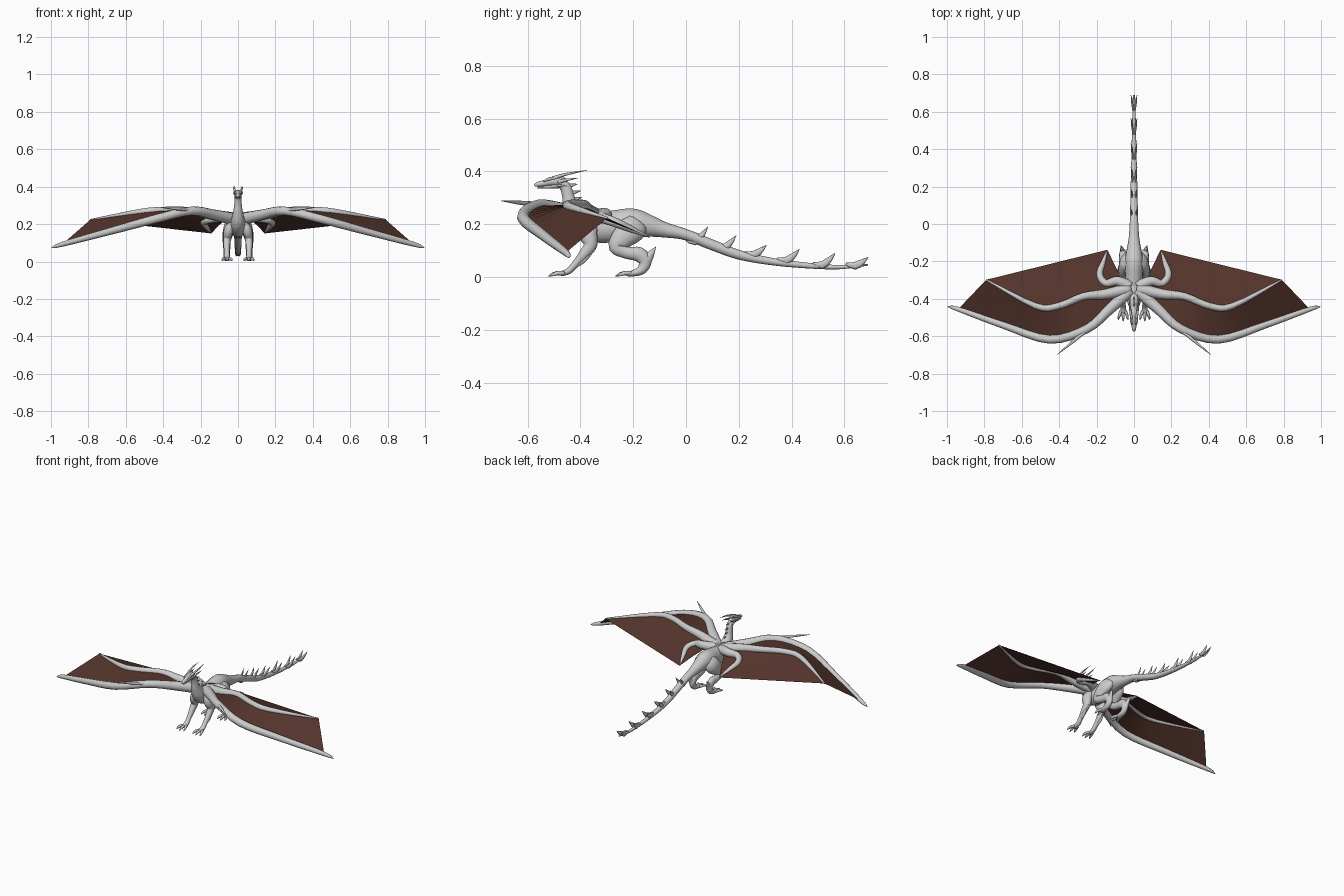
import bpy, bmesh, math
from mathutils import Vector


def smooth(pts, sub=4):
    """Catmull-Rom through points of any dimension."""
    out = []
    n = len(pts)
    for i in range(n - 1):
        p0, p1, p2, p3 = pts[max(i - 1, 0)], pts[i], pts[i + 1], pts[min(i + 2, n - 1)]
        for k in range(sub):
            t = k / sub
            out.append([0.5 * (2 * b + (c - a) * t + (2 * a - 5 * b + 4 * c - d) * t * t
                               + (3 * b - a - 3 * c + d) * t ** 3)
                        for a, b, c, d in zip(p0, p1, p2, p3)])
    out.append(list(pts[-1]))
    return out


def finish(bm, name, mat=None):
    bmesh.ops.recalc_face_normals(bm, faces=bm.faces)
    me = bpy.data.meshes.new(name)
    bm.to_mesh(me)
    bm.free()
    for p in me.polygons:
        p.use_smooth = True
    if mat:
        me.materials.append(mat)
    ob = bpy.data.objects.new(name, me)
    bpy.context.collection.objects.link(ob)
    return ob


def tube(name, pts, side=(1, 0, 0), sides=12, sub=4):
    """Loft ellipses along points (x, y, z, radius[, radius along side axis])."""
    pts = smooth([tuple(p) if len(p) == 5 else (*p, p[3]) for p in pts], sub)
    pos = [Vector(p[:3]) for p in pts]
    bm = bmesh.new()
    rings = []
    for i, p in enumerate(pts):
        t = (pos[min(i + 1, len(pos) - 1)] - pos[max(i - 1, 0)]).normalized()
        n = t.cross(Vector(side)).normalized()
        s = n.cross(t)
        r, rs = max(p[3], 0.0008), max(p[4], 0.0008)
        rings.append([bm.verts.new(pos[i] + n * r * math.cos(a) + s * rs * math.sin(a))
                      for a in (2 * math.pi * k / sides for k in range(sides))])
    for a, b in zip(rings, rings[1:]):
        for k in range(sides):
            bm.faces.new((a[k], a[(k + 1) % sides], b[(k + 1) % sides], b[k]))
    bm.faces.new(rings[0])
    bm.faces.new(rings[-1])
    return finish(bm, name)


def pair(name, pts, **kw):
    for tag, sx in (("left", 1), ("right", -1)):
        tube(f"{name}_{tag}", [(sx * p[0], *p[1:]) for p in pts], **kw)


def membrane(name, a, b, mat):
    for tag, sx in (("left", 1), ("right", -1)):
        bm = bmesh.new()
        rows = [[bm.verts.new((sx * p[0], p[1], p[2])) for p in smooth(c)] for c in (a, b)]
        for k in range(len(rows[0]) - 1):
            bm.faces.new((rows[0][k], rows[0][k + 1], rows[1][k + 1], rows[1][k]))
        finish(bm, f"{name}_{tag}", mat)


skin = bpy.data.materials.new("wing_skin")
skin.diffuse_color = (0.09, 0.035, 0.025, 1)

# neck, torso and tail: y, z, vertical radius, half width
spine = [(-.485, .362, .017, .016), (-.458, .342, .021, .018), (-.446, .305, .023, .020),
         (-.437, .265, .029, .026), (-.405, .215, .047, .038), (-.345, .188, .056, .045),
         (-.27, .192, .060, .048), (-.20, .202, .057, .050), (-.14, .193, .042, .040),
         (-.08, .178, .029, .029), (0, .160, .021, .023), (.10, .121, .020, .020),
         (.20, .084, .018, .018), (.32, .059, .014, .015), (.45, .044, .011, .012),
         (.58, .037, .008, .009), (.69, .046, .003, .004)]
tube("body_and_tail", [(0, *s) for s in spine], sides=16)

# head, lower jaw, brow ridges
tube("head", [(0, -.455, .355, .012, .012), (0, -.475, .362, .021, .020), (0, -.505, .362, .018, .020),
              (0, -.535, .355, .012, .014), (0, -.56, .351, .010, .011), (0, -.574, .347, .004, .006)])
tube("jaw", [(0, -.475, .348, .012, .015), (0, -.515, .342, .007, .012), (0, -.562, .337, .003, .007)])
pair("brow", [(.012, -.54, .362, .003), (.016, -.515, .372, .006), (.016, -.49, .373, .003)], sides=8)

# horns and cheek spikes
pair("horn", [(.012, -.505, .373, .008), (.019, -.47, .385, .006), (.022, -.43, .394, .004),
              (.019, -.375, .404, .0005)], sides=8)
pair("cheek_spike", [(.014, -.485, .36, .008), (.022, -.45, .368, .005), (.026, -.41, .374, .0005)], sides=8)
pair("jaw_spike", [(.013, -.485, .347, .006), (.021, -.445, .343, .0005)], sides=6)

# crest along the back of the neck
for i, (y, z) in enumerate([(-.438, .348), (-.426, .322), (-.42, .297), (-.411, .272)]):
    tube(f"neck_spike_{i}", [(0, y - .012, z - .006, .010, .005), (0, y + .008, z, .006, .003),
                             (0, y + .027, z + .004, .0005)], sides=6)

# paired tail spikes
for i, (y, z) in enumerate([(.083, .190), (.19, .157), (.305, .121), (.43, .106), (.565, .091), (.69, .075)]):
    base = .135 - .29 * y + .16 * y * y + .022
    b = max(base, .042)
    pair(f"tail_spike_{i}", [(.006, y - .085, b + .008, .004, .003), (.009, y - .05, b, .015, .006),
                             (.013, y - .02, (b + z) / 2, .010, .004), (.017, y, z, .0005)], sides=6, sub=2)

# front legs
pair("front_leg", [(.035, -.37, .205, .034, .022), (.050, -.372, .165, .036, .026),
                   (.058, -.362, .122, .026, .021), (.060, -.385, .088, .020, .018),
                   (.059, -.418, .050, .014, .014), (.058, -.445, .022, .012, .015),
                   (.058, -.475, .012, .009, .016)])
pair("elbow_spike", [(.060, -.425, .035, .005), (.063, -.385, .065, .009), (.065, -.343, .107, .0005)], sides=8)

# hind legs
pair("hind_leg", [(.030, -.185, .205, .045, .022), (.046, -.205, .180, .052, .030),
                  (.056, -.245, .143, .042, .027), (.060, -.262, .113, .030, .022),
                  (.061, -.225, .092, .023, .020), (.060, -.178, .085, .028, .020),
                  (.060, -.155, .058, .025, .018), (.060, -.168, .027, .018, .017),
                  (.060, -.20, .014, .012, .018), (.060, -.225, .011, .008, .017)])
pair("heel_spike", [(.061, -.15, .06, .020, .014), (.065, -.132, .088, .013, .009), (.070, -.114, .114, .0005)], sides=8)

# toes with claws
for leg, y0 in (("front", -.462), ("hind", -.208)):
    for i, d in enumerate((-.024, 0, .024)):
        length = .052 if d else .060
        pair(f"{leg}_toe_{i}", [(.058 + d * .4, y0, .013, .009), (.058 + d * .8, y0 - length * .45, .014, .008),
                                (.058 + d, y0 - length * .75, .009, .006),
                                (.058 + d * 1.1, y0 - length, .002, .0008)], sides=8, sub=3)

# wing bones
up = (0, 0, 1)
lead = [(.02, -.355, .225, .034), (.13, -.455, .250, .028), (.25, -.560, .270, .023),
        (.45, -.617, .225, .023), (.70, -.540, .157, .019), (.94, -.455, .092, .013), (.998, -.443, .072, .001)]
middle = [(.02, -.345, .228, .034), (.15, -.375, .252, .027), (.27, -.387, .272, .020),
          (.41, -.440, .274, .018), (.53, -.437, .264, .016), (.79, -.298, .223, .004)]
inner = [(.02, -.335, .228, .030), (.09, -.305, .235, .026), (.150, -.318, .225, .020),
         (.184, -.272, .208, .018), (.165, -.205, .180, .013), (.142, -.138, .150, .001)]
pair("wing_front_bone", lead, side=up)
pair("wing_middle_bone", middle, side=up)
pair("wing_inner_bone", inner, side=up)
pair("wing_thumb_claw", [(.20, -.525, .262, .013), (.27, -.582, .276, .010), (.34, -.64, .282, .007),
                         (.412, -.70, .288, .0008)], side=up, sides=8)

# wing membranes
membrane("outer_membrane", [p[:3] for p in lead[:6]], [p[:3] for p in middle], skin)
membrane("inner_membrane", [p[:3] for p in middle], [p[:3] for p in inner], skin)
membrane("flank_membrane", [p[:3] for p in inner[1:]],
         [(.07, -.29, .22), (.08, -.27, .212), (.088, -.25, .205), (.105, -.215, .19), (.141, -.14, .152)], skin)
